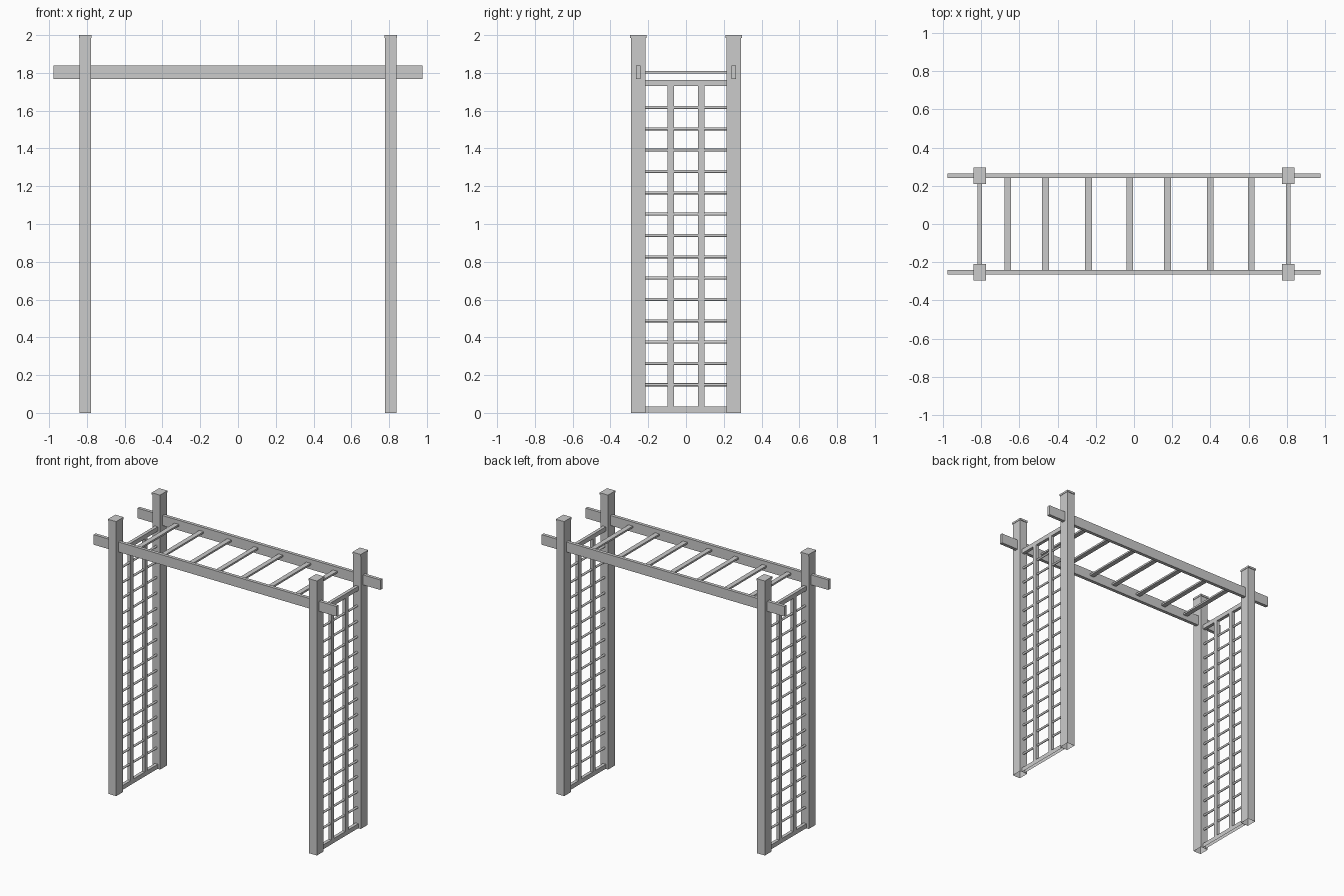
import bpy, bmesh
from mathutils import Matrix

if "Cube" in bpy.data.objects:
    bpy.data.objects.remove(bpy.data.objects["Cube"])


def box(name, centre, size, open_bottom=False):
    bm = bmesh.new()
    bmesh.ops.create_cube(bm, size=1.0)
    bmesh.ops.scale(bm, vec=size, verts=bm.verts)
    bmesh.ops.translate(bm, vec=centre, verts=bm.verts)
    if open_bottom:
        bm.normal_update()
        bmesh.ops.delete(bm, geom=[f for f in bm.faces if f.normal.z < -0.9], context='FACES_ONLY')
    return finish(name, bm)


def rod(name, centre, radius, length):
    # round bar running along y
    bm = bmesh.new()
    bmesh.ops.create_cone(bm, cap_ends=True, segments=12, radius1=radius, radius2=radius,
                          depth=length, matrix=Matrix.Translation(centre) @ Matrix.Rotation(1.5707963, 4, 'X'))
    for f in bm.faces:
        f.smooth = len(f.verts) == 4
    return finish(name, bm)


def finish(name, bm):
    mesh = bpy.data.meshes.new(name)
    bm.to_mesh(mesh)
    bm.free()
    obj = bpy.data.objects.new(name, mesh)
    bpy.context.collection.objects.link(obj)
    return obj


POST_X, POST_Y = 0.808, 0.2525
INNER = 0.43          # length of parts spanning between the posts

# Posts with thin overhanging caps
for sx, xn in ((-1, "left"), (1, "right")):
    for sy, yn in ((-1, "front"), (1, "back")):
        x, y = sx * POST_X, sy * POST_Y
        box(f"{yn}_{xn}_post", (x, y, 0.994), (0.062, 0.077, 1.988), True)
        box(f"{yn}_{xn}_post_cap", (x, y, 1.993), (0.067, 0.086, 0.014))

# Long beams through the posts
for sy, yn in ((-1, "front"), (1, "back")):
    box(f"{yn}_beam", (0, sy * POST_Y, 1.803), (1.954, 0.024, 0.073))

# Overhead slats between the beams
for i, x in enumerate((-0.661, -0.463, -0.238, -0.023, 0.175, 0.4, 0.614)):
    box(f"overhead_slat_{i + 1}", (x, 0, 1.804), (0.035, 0.485, 0.013))

# Trellis panels at both ends
for sx, xn in ((-1, "left"), (1, "right")):
    x = sx * POST_X
    box(f"{xn}_trellis_top_rail", (x, 0, 1.746), (0.024, INNER, 0.032))
    box(f"{xn}_trellis_bottom_rail", (x, 0, 0.018), (0.024, INNER, 0.032), True)
    for sy, yn in ((-1, "front"), (1, "back")):
        box(f"{xn}_trellis_{yn}_upright", (x, sy * 0.081, 0.882), (0.024, 0.033, 1.70))
    for i in range(14):
        rod(f"{xn}_trellis_bar_{i + 1}", (x, 0, 0.149 + i * 0.1129), 0.008, INNER)
